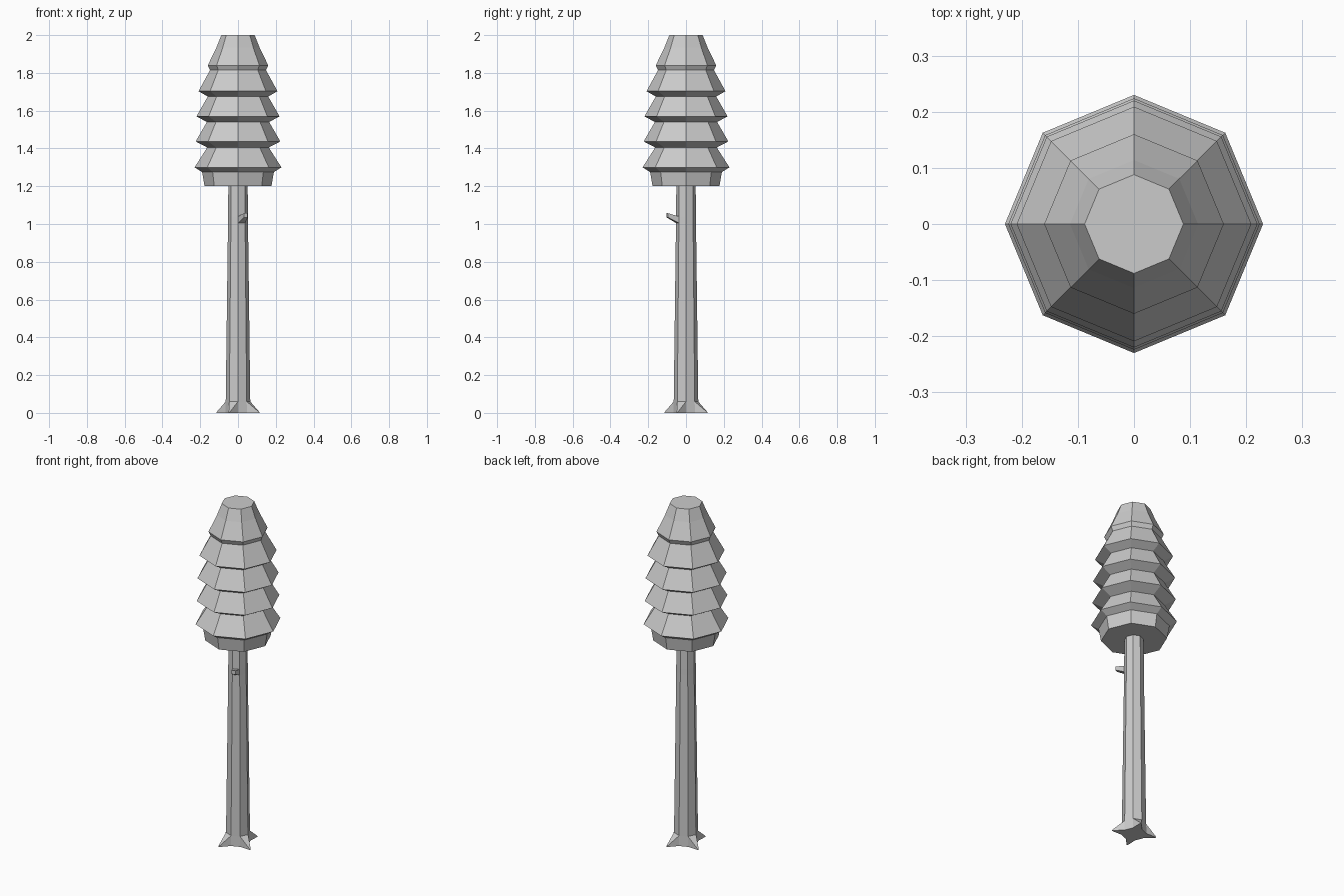
import bpy, bmesh
from math import sin, cos, pi
from mathutils import Vector

if "Cube" in bpy.data.objects:
    bpy.data.objects.remove(bpy.data.objects["Cube"])

SIDES = 8


def lathe(profile):
    """Capped eight-sided stack of (radius, z) rings; returns bmesh and side faces per band."""
    bm = bmesh.new()
    rings = [[bm.verts.new((r * cos(2 * pi * i / SIDES), r * sin(2 * pi * i / SIDES), z))
              for i in range(SIDES)] for r, z in profile]
    bands = []
    for a, b in zip(rings, rings[1:]):
        bands.append([bm.faces.new((a[i], a[(i + 1) % SIDES], b[(i + 1) % SIDES], b[i]))
                      for i in range(SIDES)])
    bm.faces.new(rings[0][::-1])
    bm.faces.new(rings[-1])
    return bm, bands


def extrude_side(bm, face, reach, width, z_low, z_high):
    """Pull one side face outwards to a small tip at the given radius and heights."""
    mid = face.calc_center_median()
    out = Vector((mid.x, mid.y, 0)).normalized()
    tip = bmesh.ops.extrude_discrete_faces(bm, faces=[face])["faces"][0]
    side = Vector((-out.y, out.x, 0))
    for v in tip.verts:
        s = 1 if (v.co - mid).dot(side) > 0 else -1
        z = z_high if v.co.z > mid.z else z_low
        v.co = out * reach + side * s * width / 2 + Vector((0, 0, z))


def finish(bm, name):
    bmesh.ops.recalc_face_normals(bm, faces=bm.faces)
    mesh = bpy.data.meshes.new(name)
    bm.to_mesh(mesh)
    bm.free()
    obj = bpy.data.objects.new(name, mesh)
    bpy.context.collection.objects.link(obj)
    return obj


# Trunk with four root flares and one branch stub
bm, bands = lathe([(0.067, 0), (0.065, 0.06), (0.053, 1.005), (0.053, 1.04), (0.051, 1.21)])
for i in (1, 3, 5, 7):
    extrude_side(bm, bands[0][i], 0.122, 0.006, 0, 0.004)
extrude_side(bm, bands[2][6], 0.107, 0.022, 1.035, 1.057)
finish(bm, "trunk")

# Tiered crown
crown, _ = lathe([(0.177, 1.2), (0.19, 1.275), (0.23, 1.3), (0.163, 1.405), (0.224, 1.437),
                  (0.165, 1.54), (0.22, 1.57), (0.16, 1.675), (0.209, 1.703),
                  (0.148, 1.815), (0.16, 1.84), (0.114, 1.935), (0.088, 2.0)])
finish(crown, "crown")
